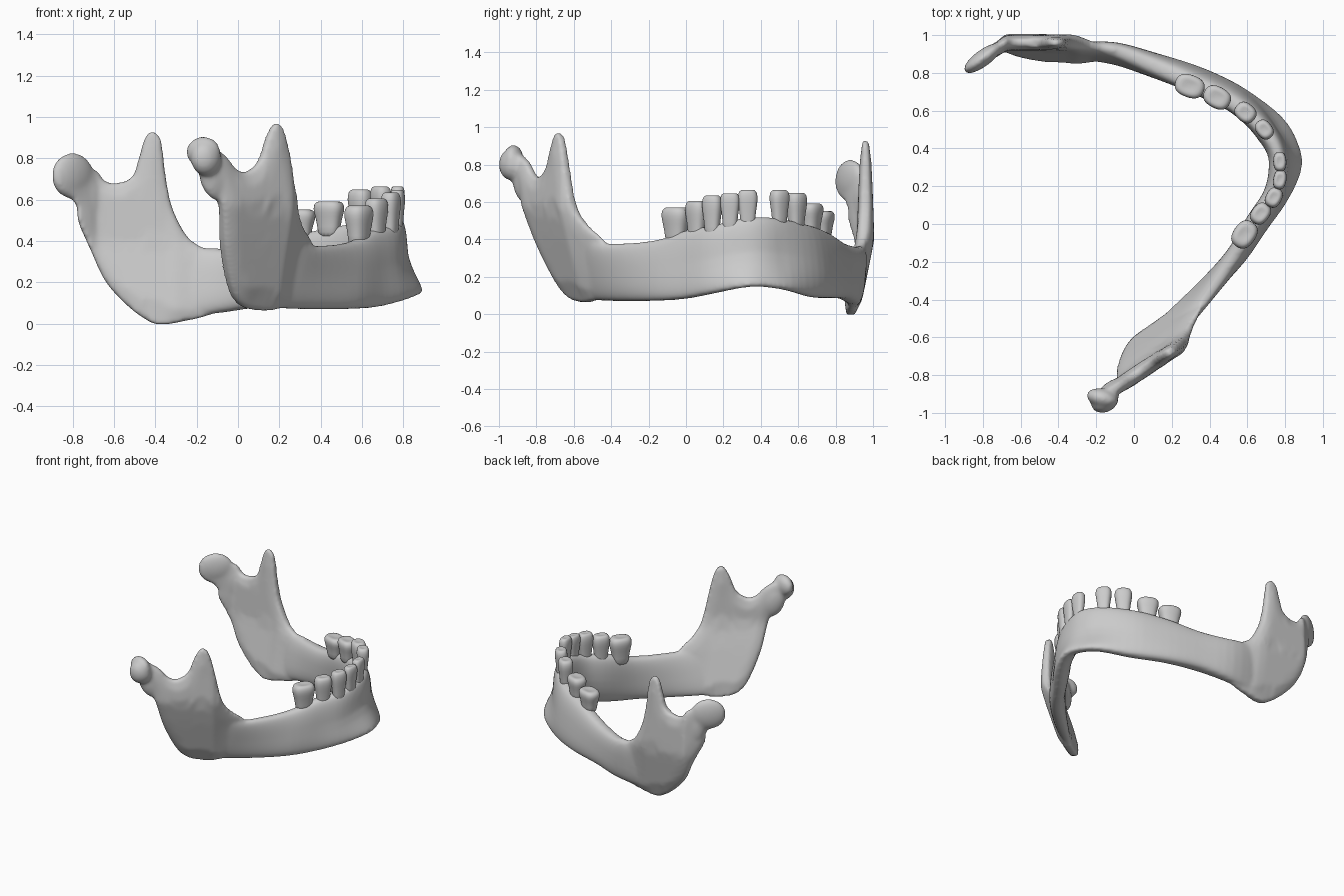
import bpy, bmesh, math
from mathutils import Vector, Matrix

if "Cube" in bpy.data.objects:
    bpy.data.objects.remove(bpy.data.objects["Cube"])


def spline(pts, n, closed=False):
    """Smooth curve through points of any dimension."""
    out, m = [], len(pts)
    for i in range(m if closed else m - 1):
        idx = [(i + k) % m if closed else min(max(i + k, 0), m - 1) for k in (-1, 0, 1, 2)]
        a, b, c, d = (pts[j] for j in idx)
        for s in range(n):
            t = s / n
            out.append([0.5 * (2*q + (r - p)*t + (2*p - 5*q + 4*r - s4)*t*t + (3*q - p - 3*r + s4)*t**3)
                        for p, q, r, s4 in zip(a, b, c, d)])
    if not closed:
        out.append(list(pts[-1]))
    return out


def clamp(v):
    return max(0.0, min(1.0, v))


def loft(bm, rings):
    vr = [[bm.verts.new(p) for p in r] for r in rings]
    n = len(vr[0])
    for a, b in zip(vr, vr[1:]):
        for i in range(n):
            bm.faces.new((a[i], a[(i+1) % n], b[(i+1) % n], b[i]))
    bm.faces.new(vr[0][::-1])
    bm.faces.new(vr[-1])


def edge_dist(p, loop):
    best = 9
    for i in range(len(loop)):
        a, b = loop[i-1], loop[i]
        ab = b - a
        t = clamp((p - a).dot(ab) / max(ab.length_squared, 1e-9))
        best = min(best, (p - a - ab*t).length)
    return best


def plate(bm, outline, place, normal, half):
    """Fill an outline, bend it with place(u, z), give it a rounded thickness."""
    loop = [Vector(p) for p in spline(outline, 4, True)]
    t = bmesh.new()
    t.faces.new([t.verts.new((p.x, 0, p.y)) for p in loop])
    bmesh.ops.triangulate(t, faces=t.faces[:])
    bmesh.ops.subdivide_edges(t, edges=t.edges[:], cuts=7, use_grid_fill=True)
    pairs = {}
    for v in t.verts:
        u, z = v.co.x, v.co.z
        h = half(u, z) * (0.5 + 0.5 * math.sqrt(clamp(edge_dist(Vector((u, z)), loop) / 0.06)))
        c = Vector(place(u, z))
        pairs[v] = (bm.verts.new(c + normal*h), bm.verts.new(c - normal*h))
    for f in t.faces:
        bm.faces.new([pairs[v][0] for v in f.verts])
        bm.faces.new([pairs[v][1] for v in reversed(f.verts)])
    for e in t.edges:
        if len(e.link_faces) == 1:
            a, b = e.verts
            bm.faces.new((pairs[a][0], pairs[b][0], pairs[b][1], pairs[a][1]))
    t.free()


def blob(bm, loc, size, rz=0.0, ry=0.0):
    m = Matrix.Translation(loc) @ Matrix.Rotation(math.radians(rz), 4, 'Z') @ \
        Matrix.Rotation(math.radians(ry), 4, 'Y') @ Matrix.Diagonal((*size, 1))
    bmesh.ops.create_uvsphere(bm, u_segments=24, v_segments=16, radius=1, matrix=m)


def finish(bm, name):
    bmesh.ops.recalc_face_normals(bm, faces=bm.faces[:])
    me = bpy.data.meshes.new(name)
    bm.to_mesh(me)
    bm.free()
    for p in me.polygons:
        p.use_smooth = True
    ob = bpy.data.objects.new(name, me)
    bpy.context.collection.objects.link(ob)
    return ob


bone = bmesh.new()

# Curved body: lower centre xyz, upper centre xyz, lower width, upper width
stations = [
    (-.35, .895, .03, -.28, .945, .38, .06, .06),
    (-.10, .89, .05, -.10, .92, .36, .12, .10),
    (.12, .84, .08, .12, .83, .38, .14, .12),
    (.36, .775, .085, .33, .735, .44, .13, .13),
    (.58, .67, .09, .53, .635, .48, .125, .125),
    (.77, .545, .125, .68, .505, .51, .12, .115),
    (.85, .41, .145, .755, .39, .52, .12, .10),
    (.865, .30, .14, .765, .28, .51, .12, .10),
    (.79, .15, .11, .735, .15, .475, .12, .105),
    (.67, -.01, .08, .64, .01, .45, .115, .115),
    (.54, -.18, .07, .55, -.14, .40, .115, .10),
    (.39, -.32, .068, .44, -.31, .38, .11, .095),
    (.22, -.46, .072, .33, -.47, .385, .09, .08),
    (.08, -.57, .085, .24, -.59, .46, .05, .05),
]
path = spline(stations, 4)
rings = []
for i, s in enumerate(path):
    a, b = path[max(i-1, 0)], path[min(i+1, len(path)-1)]
    tan = Vector((b[0]-a[0] + b[3]-a[3], b[1]-a[1] + b[4]-a[4], 0)).normalized()
    side = Vector((-tan.y, tan.x, 0))
    lo, up = Vector(s[:3]), Vector(s[3:6])
    chin = clamp((s[0] - .55) / .25)
    ring = []
    for k in range(32):
        c, d = math.cos(k*math.tau/32), math.sin(k*math.tau/32)
        t = 0.5 + 0.5 * math.copysign(abs(d)**0.75, d)
        w = s[6]*(1-t) + s[7]*t
        lean = (1 - chin)*t + chin*math.sin(clamp(t*1.7)*math.pi/2)
        ctr = lo.lerp(up, lean)
        ctr.z = lo.z + (up.z - lo.z)*t
        ring.append(ctr + side * (w/2) * math.copysign(abs(c)**0.65, c))
    rings.append(ring)
loft(bone, rings)

# Left upright branch, outlined in x and z
left = [(-.79, .80), (-.87, .73), (-.855, .65), (-.785, .58), (-.772, .49), (-.715, .36), (-.645, .21),
        (-.55, .10), (-.45, .022), (-.38, -.004), (-.26, .012), (-.10, .06), (-.02, .2), (-.08, .355),
        (-.16, .365), (-.235, .41), (-.29, .495), (-.33, .60), (-.355, .75), (-.373, .89), (-.413, .93),
        (-.45, .90), (-.48, .80), (-.515, .705), (-.59, .68), (-.645, .69), (-.685, .74)]
plate(bone, left,
      lambda u, z: (u, .88 + .08*clamp(z/.4) - .75*max(0, -.68-u)
                    - .12*max(0, u+.35)*clamp(z/.36), z),
      Vector((0, 1, 0)),
      lambda u, z: (.047 - .014*clamp((z-.4)/.4)) * (1 - .6*clamp((u+.3)/.2)))

# Right upright branch, outlined along its own slanted plane
right = [(-.63, .86), (-.66, .77), (-.585, .68), (-.538, .54), (-.495, .37), (-.425, .2), (-.356, .105),
         (-.253, .067), (-.08, .08), (.08, .2), (.067, .375), (-.04, .48), (-.096, .58), (-.134, .75),
         (-.177, .92), (-.228, .97), (-.278, .9), (-.324, .785), (-.398, .735), (-.461, .75), (-.53, .82)]
du, dn = Vector((.834, .552, 0)), Vector((-.552, .834, 0))
plate(bone, right,
      lambda u, z: du*u + dn*(-.515 - .155*clamp((z-.07)/.5) + .25*max(0, u+.15)*clamp(z/.38))
      + Vector((0, 0, z)),
      dn, lambda u, z: (.050 - .014*clamp((z-.4)/.4)) * (1 - .6*clamp((u+.15)/.18)))

# Joint heads and necks
blob(bone, (-.80, .878, .715), (.122, .044, .112), 36)
blob(bone, (-.72, .93, .60), (.07, .035, .14), 25, -8)
blob(bone, (-.168, -.922, .83), (.085, .05, .075), -15)
blob(bone, (-.155, -.935, .80), (.078, .062, .085), 30)
blob(bone, (-.115, -.872, .71), (.08, .042, .12), 32, -20)

jaw = finish(bone, "jaw_bone")
m = jaw.modifiers.new("merge", 'REMESH')
m.mode, m.voxel_size, m.use_smooth_shade = 'VOXEL', 0.011, True
m = jaw.modifiers.new("soften", 'SMOOTH')
m.factor, m.iterations = 0.5, 12

# Teeth: x, y, gum z, top z, length along the arch, depth, arch angle
teeth = [
    (.295, .73, .43, .555, .16, .12, -20), (.44, .67, .46, .595, .15, .115, -28),
    (.59, .59, .48, .652, .12, .10, -40), (.69, .50, .50, .667, .11, .085, -52),
    (.772, .33, .49, .667, .105, .07, -88), (.772, .235, .48, .65, .105, .07, -100),
    (.74, .14, .45, .638, .11, .085, -118), (.67, .055, .43, .61, .122, .095, -128),
    (.585, -.055, .41, .575, .155, .12, -125),
]
for i, (x, y, z0, z1, wl, wd, ang) in enumerate(teeth):
    bm = bmesh.new()
    rot = Matrix.Rotation(math.radians(ang), 3, 'Z')
    h = z1 - z0
    rings = []
    for f, zz in ((.72, z0 - .05), (.76, z0 + .1*h), (.92, z0 + .45*h), (1.05, z0 + .7*h),
                  (.98, z0 + .9*h), (.7, z1), (.25, z1 - .008)):
        ring = []
        for k in range(16):
            c, s = math.cos(k*math.tau/16), math.sin(k*math.tau/16)
            p = Vector((math.copysign(abs(c)**.8, c)*wl/2*f, math.copysign(abs(s)**.8, s)*wd/2*f, 0))
            ring.append(Vector((x, y, zz)) + rot @ p)
        rings.append(ring)
    loft(bm, rings)
    ob = finish(bm, f"tooth_{i + 1}")
    sub = ob.modifiers.new("round", 'SUBSURF')
    sub.levels = sub.render_levels = 1
